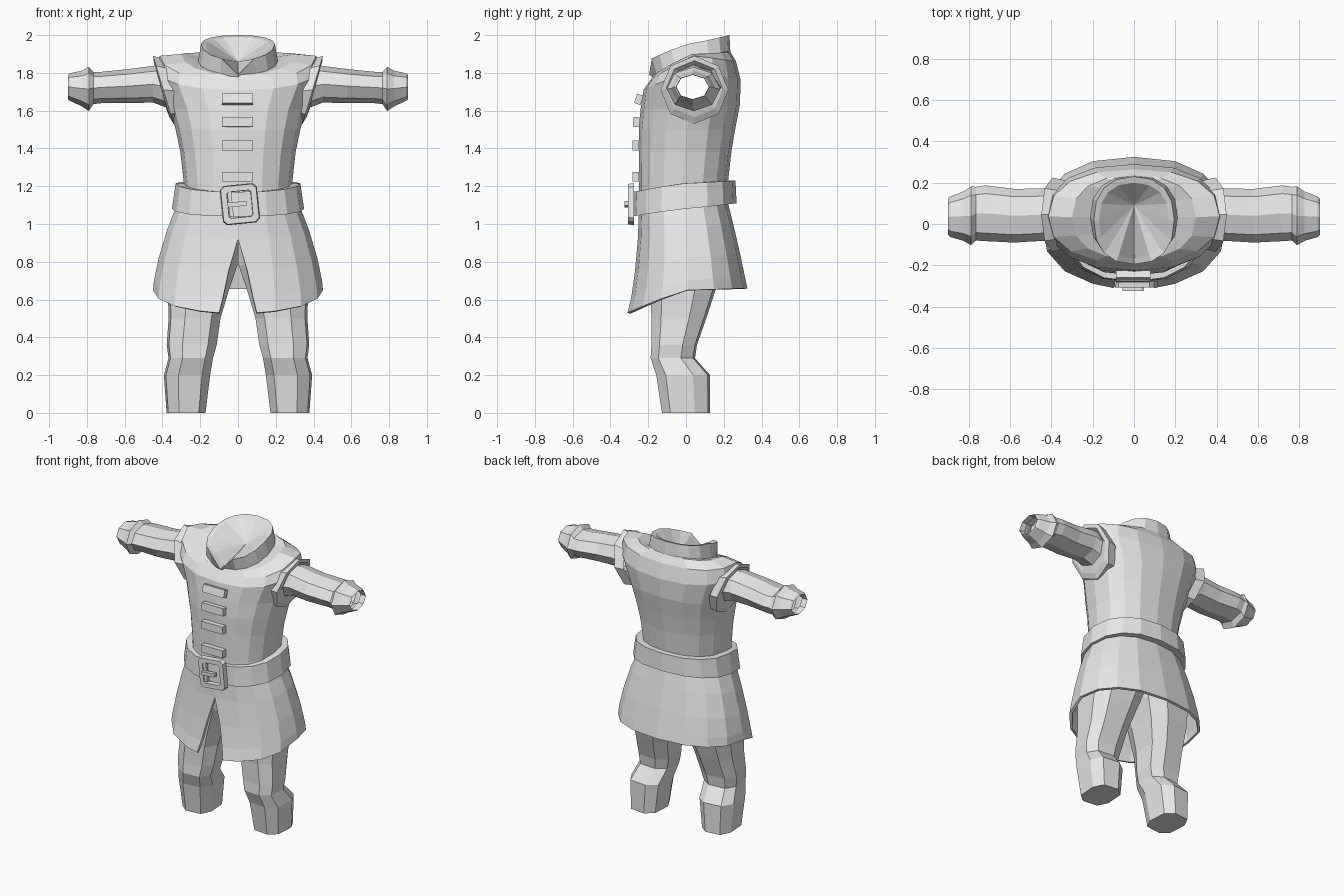
import bpy, bmesh
from math import sin, cos, pi, copysign
from mathutils import Matrix, Vector

cube = bpy.data.objects.get("Cube")
if cube:
    bpy.data.objects.remove(cube, do_unlink=True)

cloth = bpy.data.materials.new("light_grey")
cloth.use_nodes = True
cloth.diffuse_color = (0.8, 0.8, 0.8, 1)
cloth.node_tree.nodes["Principled BSDF"].inputs["Base Color"].default_value = (0.8, 0.8, 0.8, 1)

SEG = 16
FRONT = 12  # index of the front-centre point in a body ring


def finish(name, bm, normals=True):
    if normals:
        bmesh.ops.recalc_face_normals(bm, faces=bm.faces)
    mesh = bpy.data.meshes.new(name)
    bm.to_mesh(mesh)
    bm.free()
    mesh.materials.append(cloth)
    obj = bpy.data.objects.new(name, mesh)
    bpy.context.collection.objects.link(obj)
    return obj


def loft(rings, closed=True, cap_start=False, cap_end=False, loop=False):
    """Join successive rings of points with quads."""
    bm = bmesh.new()
    rows = [[bm.verts.new(p) for p in ring] for ring in rings]
    n = len(rows[0])
    pairs = list(zip(rows, rows[1:])) + ([(rows[-1], rows[0])] if loop else [])
    for a, b in pairs:
        for i in range(n if closed else n - 1):
            j = (i + 1) % n
            bm.faces.new((a[i], a[j], b[j], b[i]))
    if cap_start:
        bm.faces.new(rows[0])
    if cap_end:
        bm.faces.new(rows[-1])
    return bm


def power(v, p):
    return copysign(abs(v) ** p, v)


def body_point(a, zf, zs, zb, hw, yf, yb, p=0.85):
    """Point on a body section with its own front, side and back heights."""
    s = sin(a)
    z = zs + (zf - zs) * -s if s < 0 else zs + (zb - zs) * s
    y = (yf + yb) / 2 + (yb - yf) / 2 * power(s, p)
    return Vector((hw * power(round(cos(a), 6), p), y, z))


def body_ring(*spec):
    return [body_point(2 * pi * i / SEG, *spec) for i in range(SEG)]


# Torso: front z, side z, back z, half width, front y, back y
torso = loft([body_ring(*r) for r in (
    (1.05, 1.09, 1.11, .30, -.25, .22),
    (1.20, 1.20, 1.20, .285, -.25, .22),
    (1.38, 1.38, 1.38, .305, -.25, .24),
    (1.50, 1.50, 1.50, .33, -.25, .26),
    (1.61, 1.61, 1.63, .36, -.24, .285),
    (1.71, 1.81, 1.76, .425, -.225, .29),
    (1.76, 1.89, 1.86, .415, -.19, .265),
    (1.79, 1.90, 1.91, .30, -.17, .235),
    (1.80, 1.86, 1.92, .20, -.15, .22))])
# Armholes
holes = [f for f in torso.faces
         if abs(f.calc_center_median().x) > .28
         and abs(f.calc_center_median().y - .03) < .1
         and 1.62 < f.calc_center_median().z < 1.81]
bmesh.ops.delete(torso, geom=holes, context="FACES")
finish("tunic_torso", torso)

# Collar with a notch at the front, and the neck lining inside it
collar = [body_ring(*r) for r in (
    (1.77, 1.84, 1.91, .215, -.165, .235),
    (1.87, 1.955, 2.0, .195, -.195, .23),
    (1.865, 1.95, 1.99, .17, -.165, .20))]
for ring in collar[1:]:
    ring[FRONT].z = 1.79
collar.append([p.lerp(Vector((0, .09, 1.86)), .98) for p in collar[-1]])
finish("collar", loft(collar, cap_end=True))

# Skirt of the tunic, open along the front seam below the belt
rows = []
for gap, spec in (
        (0, (1.05, 1.10, 1.12, .325, -.25, .22)),
        (0, (.92, .97, 1.00, .375, -.255, .25)),
        (.05, (.75, .82, .85, .42, -.27, .285)),
        (.08, (.61, .70, .73, .445, -.29, .31)),
        (.10, (.53, .65, .66, .45, -.31, .325))):
    row = [body_point(-pi / 2 + 2 * pi * i / SEG, *spec) for i in range(SEG + 1)]
    row[0].x, row[-1].x = gap, -gap
    rows.append(row)
bm = loft(rows, closed=False)
bmesh.ops.remove_doubles(bm, verts=bm.verts, dist=.001)
bmesh.ops.recalc_face_normals(bm, faces=bm.faces)
skirt = finish("tunic_skirt", bm, normals=False)
solid = skirt.modifiers.new("cloth_thickness", "SOLIDIFY")
solid.thickness = .018
solid.offset = -1

# Belt: closed band, lower at the front than the back
finish("belt", loft([body_ring(*r) for r in (
    (1.05, 1.08, 1.11, .30, -.24, .22),
    (1.04, 1.08, 1.11, .35, -.283, .268),
    (1.17, 1.215, 1.23, .33, -.278, .262),
    (1.17, 1.215, 1.23, .28, -.24, .21))], loop=True))


def plate(name, size, centre, turn=0, lean=0):
    bm = bmesh.new()
    bmesh.ops.create_cube(bm, size=1)
    place = (Matrix.Translation(centre) @ Matrix.Rotation(turn, 4, "Y")
             @ Matrix.Rotation(lean, 4, "X") @ Matrix.Diagonal((*size, 1)))
    bmesh.ops.transform(bm, matrix=place, verts=bm.verts)
    return finish(name, bm)


# Buckle: bevelled square frame, prong and crossbar
TILT = -.1


def frame_ring(w, h, cut, y):
    pts = [(w, h - cut), (w - cut, h), (cut - w, h), (-w, h - cut),
           (-w, cut - h), (cut - w, -h), (w - cut, -h), (w, cut - h)]
    turn = Matrix.Rotation(TILT, 4, "Y")
    return [turn @ Vector((x, y, z)) + Vector((.01, 0, 1.105)) for x, z in pts]


finish("buckle_frame", loft([
    frame_ring(.098, .104, .02, -.275), frame_ring(.094, .10, .02, -.308),
    frame_ring(.064, .07, .01, -.308), frame_ring(.062, .068, .01, -.275)], loop=True))
plate("buckle_prong", (.10, .025, .025), (-.005, -.312, 1.105), TILT)
plate("buckle_bar", (.022, .02, .13), (-.04, -.295, 1.105), TILT)

# Clasps down the chest
for k, (z, y, lean) in enumerate(((1.66, -.25, -.3), (1.54, -.262, -.08),
                                  (1.415, -.266, 0), (1.25, -.266, 0))):
    plate(f"clasp_{k + 1}", (.166, .035, .052), (-.003, y, z), 0, lean)


# Sleeves: x, lean, centre y, centre z, half depth, half height
SLEEVE = ((.33, .3, .045, 1.705, .165, .165),
          (.395, .3, .045, 1.71, .18, .18),
          (.405, .28, .045, 1.715, .15, .15),
          (.40, .15, .045, 1.73, .125, .112),
          (.45, 0, .045, 1.74, .127, .097),
          (.58, 0, .04, 1.73, .13, .09),
          (.72, 0, .052, 1.723, .135, .083),
          (.765, 0, .05, 1.72, .13, .085),
          (.79, 0, .04, 1.715, .142, .117),
          (.825, 0, .038, 1.717, .12, .095),
          (.89, 0, .035, 1.725, .098, .073),
          (.90, 0, .035, 1.725, .088, .066),
          (.86, 0, .035, 1.725, .086, .064))

# Legs: z, inner x, outer x, front y, back y
LEG = ((0, .17, .38, -.13, .13),
       (.20, .145, .395, -.16, .13),
       (.29, .13, .37, -.19, .05),
       (.36, .11, .38, -.185, .06),
       (.50, .09, .37, -.185, .11),
       (.65, .045, .375, -.195, .16),
       (.78, .0, .37, -.2, .19),
       (1.02, .0, .30, -.2, .19))

for side, label in ((1, "left"), (-1, "right")):
    rings = []
    for x, lean, yc, zc, ry, rz in SLEEVE:
        rings.append([(side * (x + lean * rz * sin(k * pi / 4)),
                       yc + ry * cos(k * pi / 4), zc + rz * sin(k * pi / 4))
                      for k in range(8)])
    finish(f"{label}_sleeve", loft(rings))

    rings = []
    for z, xi, xo, yf, yb in LEG:
        rings.append([(side * ((xi + xo) / 2 + (xo - xi) / 2 * power(cos(a), .7)),
                       (yf + yb) / 2 + (yb - yf) / 2 * power(sin(a), .7), z)
                      for a in (k * pi / 4 + pi / 8 * .6 for k in range(8))])
    finish(f"{label}_trouser_leg", loft(rings, cap_start=True, cap_end=True))
